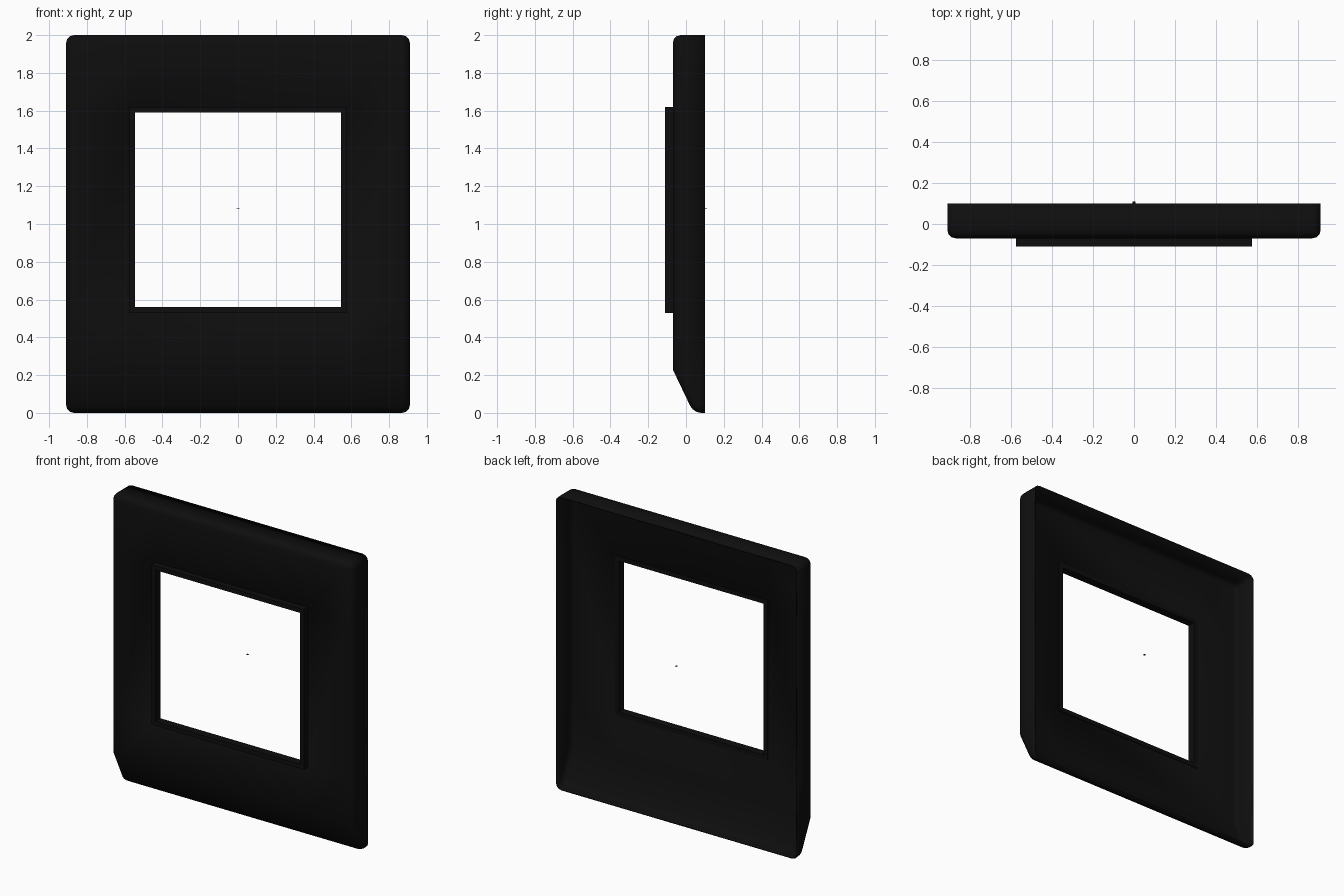
import bpy, bmesh, math
from mathutils import Vector

cube = bpy.data.objects.get("Cube")
if cube:
    bpy.data.objects.remove(cube, do_unlink=True)

# Single black plastic material
black = bpy.data.materials.new("black_plastic")
black.use_nodes = True
colour = (0.0043, 0.0043, 0.0043, 1)
black.diffuse_color = colour
black.node_tree.nodes["Principled BSDF"].inputs["Base Color"].default_value = colour

HALF_W, BACK, FRONT = 0.91, 0.10, -0.07
WIN_Z0, WIN_Z1, WIN_X = 0.56, 1.59, 0.545     # window opening
LIP = 0.03                                    # width of the raised lip


def add_object(name, bm):
    bmesh.ops.recalc_face_normals(bm, faces=bm.faces[:])
    mesh = bpy.data.meshes.new(name)
    bm.to_mesh(mesh)
    bm.free()
    mesh.materials.append(black)
    obj = bpy.data.objects.new(name, mesh)
    bpy.context.collection.objects.link(obj)
    return obj


# Cover: side profile extruded across, rounded, hollow at the back
profile = [(BACK, 0), (0.04, 0), (FRONT, 0.23), (FRONT, 2), (BACK, 2)]
bm = bmesh.new()
side = bm.faces.new([bm.verts.new((-HALF_W, y, z)) for y, z in profile])
ext = bmesh.ops.extrude_face_region(bm, geom=[side])
bmesh.ops.translate(bm, vec=(2 * HALF_W, 0, 0),
                    verts=[v for v in ext["geom"] if isinstance(v, bmesh.types.BMVert)])
bmesh.ops.recalc_face_normals(bm, faces=bm.faces[:])
back = [f for f in bm.faces if all(v.co.y > BACK - 1e-4 for v in f.verts)]
rounded = [e for e in bm.edges
           if e.calc_face_angle(0) > math.radians(35) and not any(f in back for f in e.link_faces)]
bmesh.ops.bevel(bm, geom=rounded, offset=0.042, segments=3, profile=0.5, affect='EDGES')
bmesh.ops.delete(bm, geom=[f for f in bm.faces if all(v.co.y > BACK - 1e-4 for v in f.verts)],
                 context='FACES')

# Window cut through the front of the cover, hidden under the lip
hx, hz0, hz1 = WIN_X + LIP / 2, WIN_Z0 - LIP / 2, WIN_Z1 + LIP / 2
for co, no in (((hx, 0, 0), (1, 0, 0)), ((-hx, 0, 0), (1, 0, 0)),
               ((0, 0, hz0), (0, 0, 1)), ((0, 0, hz1), (0, 0, 1))):
    bmesh.ops.bisect_plane(bm, geom=bm.verts[:] + bm.edges[:] + bm.faces[:],
                           plane_co=Vector(co), plane_no=Vector(no))
hole = [f for f in bm.faces
        if abs(f.calc_center_median().x) < hx and hz0 < f.calc_center_median().z < hz1]
bmesh.ops.delete(bm, geom=hole, context='FACES')
cover = add_object("cover_shell", bm)
shell = cover.modifiers.new("wall", 'SOLIDIFY')
shell.thickness = 0.01
shell.offset = -1

# Raised lip around the window
bm = bmesh.new()
loops = []
for y, grow in ((-0.11, LIP), (-0.11, 0), (-0.055, 0), (-0.055, LIP)):
    x, z0, z1 = WIN_X + grow, WIN_Z0 - grow, WIN_Z1 + grow
    loops.append([bm.verts.new(p) for p in ((-x, y, z0), (x, y, z0), (x, y, z1), (-x, y, z1))])
for i in range(4):
    a, b = loops[i], loops[(i + 1) % 4]
    for j in range(4):
        k = (j + 1) % 4
        bm.faces.new((a[j], a[k], b[k], b[j]))
add_object("window_lip", bm)

# Tiny flat tab in the middle of the opening at the back
bm = bmesh.new()
bmesh.ops.create_cube(bm, size=1)
bmesh.ops.scale(bm, vec=(0.014, 0.012, 0.002), verts=bm.verts[:])
bmesh.ops.translate(bm, vec=(0, 0.104, 1.08), verts=bm.verts[:])
add_object("centre_tab", bm)

# Smooth rounded corners, sharp creases
bpy.ops.object.select_all(action='DESELECT')
cover.select_set(True)
bpy.context.view_layer.objects.active = cover
bpy.ops.object.shade_smooth_by_angle(angle=math.radians(35))
